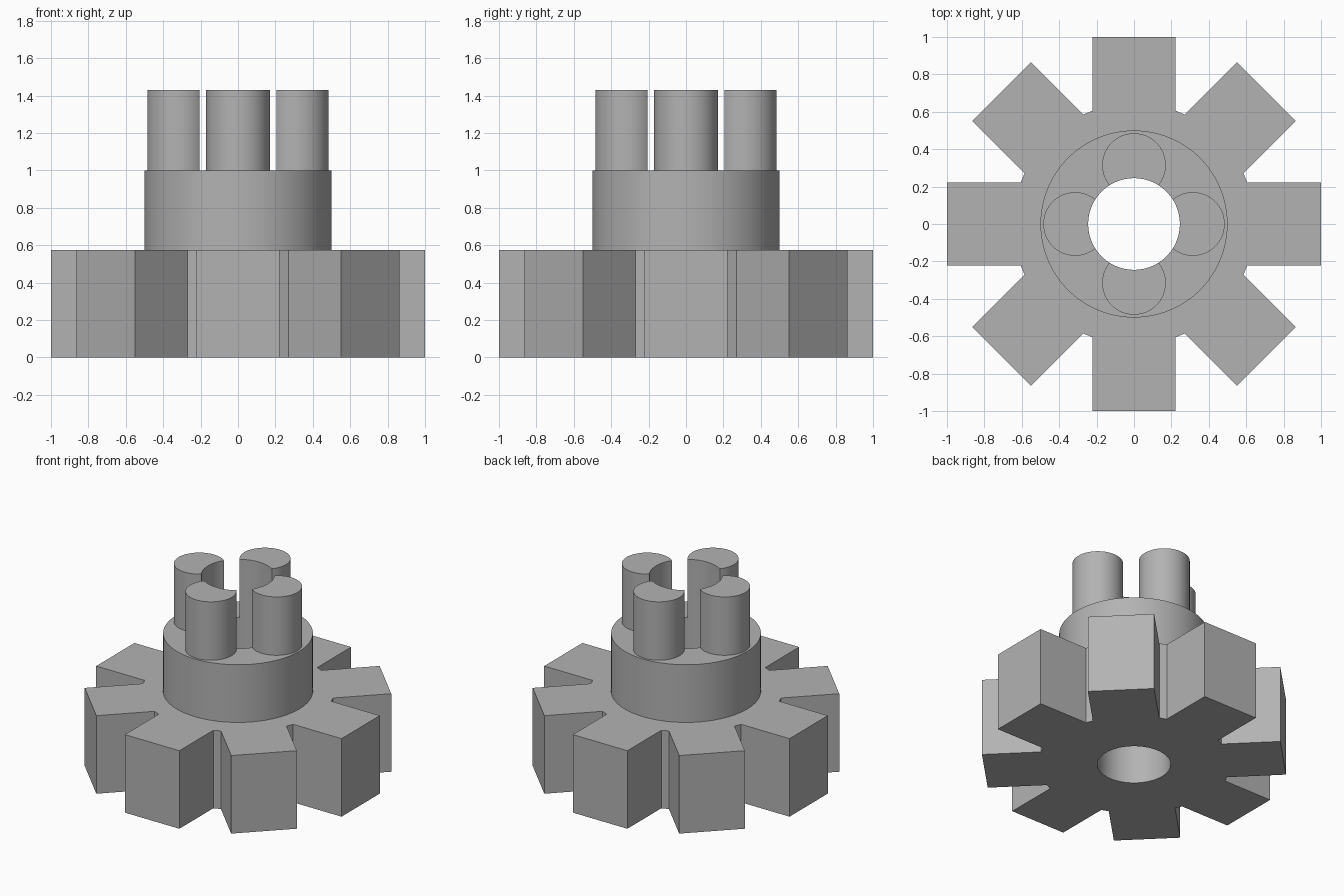
import bpy
import bmesh
from math import atan2, asin, cos, pi, sin, sqrt

cube = bpy.data.objects.get("Cube")
if cube:
    bpy.data.objects.remove(cube, do_unlink=True)

TEETH, TIP, ROOT, HALF_WIDTH = 8, 1.0, 0.645, 0.2225
GEAR_TOP, HUB_TOP, PIN_TOP = 0.575, 1.0, 1.43
HUB_RADIUS, BORE_RADIUS = 0.5, 0.245
PIN_RADIUS, PIN_OFFSET = 0.17, 0.315
SEGMENTS = 96

grey = bpy.data.materials.new("light grey")
grey.use_nodes = True
grey.diffuse_color = (0.45, 0.45, 0.45, 1)
grey.node_tree.nodes["Principled BSDF"].inputs["Base Color"].default_value = grey.diffuse_color


def circle(radius, cx=0, cy=0, n=SEGMENTS):
    return [(cx + radius * cos(2 * pi * i / n), cy + radius * sin(2 * pi * i / n))
            for i in range(n)]


def prism(name, outline, z0, z1):
    """Extrude a closed outline straight up."""
    bm = bmesh.new()
    base = bm.faces.new([bm.verts.new((x, y, z0)) for x, y in outline])
    top = bmesh.ops.extrude_face_region(bm, geom=[base])["geom"]
    moved = [v for v in top if isinstance(v, bmesh.types.BMVert)]
    bmesh.ops.translate(bm, verts=moved, vec=(0, 0, z1 - z0))
    bmesh.ops.recalc_face_normals(bm, faces=bm.faces)
    mesh = bpy.data.meshes.new(name)
    bm.to_mesh(mesh)
    bm.free()
    mesh.materials.append(grey)
    obj = bpy.data.objects.new(name, mesh)
    bpy.context.collection.objects.link(obj)
    return obj


def finish(obj, cutter):
    """Cut the bore and shade the round walls smooth."""
    bpy.ops.object.select_all(action="DESELECT")
    obj.select_set(True)
    bpy.context.view_layer.objects.active = obj
    mod = obj.modifiers.new("bore", "BOOLEAN")
    mod.operation = "DIFFERENCE"
    mod.solver = "EXACT"
    mod.object = cutter
    bpy.ops.object.modifier_apply(modifier=mod.name)
    bpy.ops.object.shade_smooth_by_angle(angle=pi / 6)


# Gear outline: square teeth standing on a round root
shoulder = sqrt(ROOT ** 2 - HALF_WIDTH ** 2)
tooth = [(shoulder, -HALF_WIDTH), (TIP, -HALF_WIDTH), (TIP, HALF_WIDTH), (shoulder, HALF_WIDTH)]
gear_outline = []
for i in range(TEETH):
    a = 2 * pi * i / TEETH
    gear_outline += [(x * cos(a) - y * sin(a), x * sin(a) + y * cos(a)) for x, y in tooth]

bore = prism("bore_cutter", circle(BORE_RADIUS), -0.2, PIN_TOP + 0.2)

# Stacked gear, hub and ring of pins
parts = [prism("gear", gear_outline, 0, GEAR_TOP),
         prism("hub", circle(HUB_RADIUS), GEAR_TOP, HUB_TOP)]
for i, side in enumerate(("left", "back", "right", "front")):
    a = i * pi / 2
    outline = circle(PIN_RADIUS, PIN_OFFSET * cos(a), PIN_OFFSET * sin(a), 64)
    parts.append(prism(side + "_pin", outline, HUB_TOP, PIN_TOP))

for part in parts:
    finish(part, bore)
bpy.data.objects.remove(bore, do_unlink=True)
